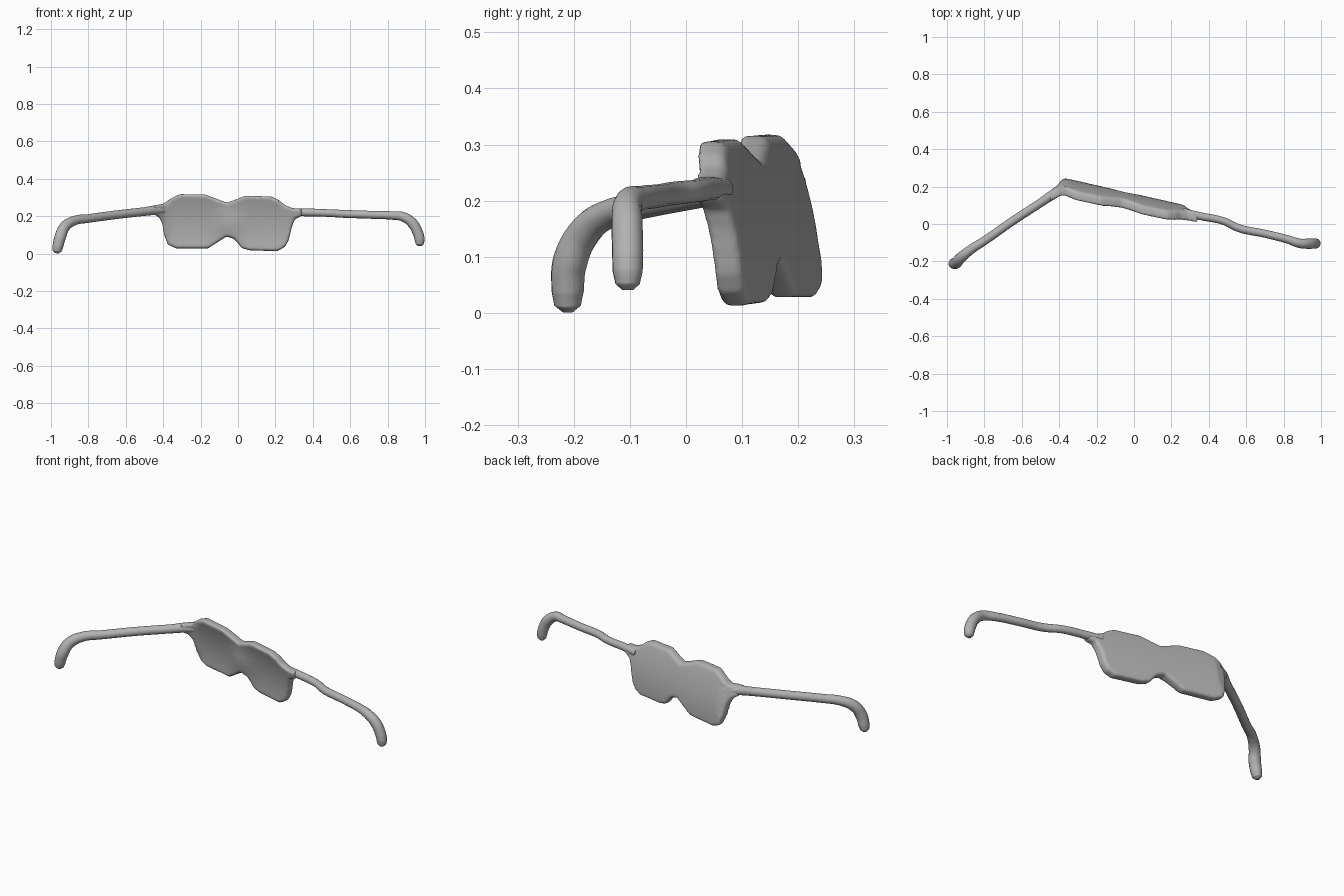
import bpy, bmesh, math
from mathutils import Vector

cube = bpy.data.objects.get("Cube")
if cube:
    bpy.data.objects.remove(cube, do_unlink=True)

grey = bpy.data.materials.new("plain grey")
grey.use_nodes = True
COLOUR = (0.45, 0.45, 0.45, 1)
grey.diffuse_color = COLOUR
grey.node_tree.nodes["Principled BSDF"].inputs["Base Color"].default_value = COLOUR


def finish(obj):
    obj.data.materials.clear()
    obj.data.materials.append(grey)
    for p in obj.data.polygons:
        p.use_smooth = True


# Lens plate outline in x, z, with a short tab at each hinge
OUTLINE = [(-.45, .257), (-.40, .266), (-.36, .295), (-.31, .318), (-.17, .315),
           (-.12, .295), (-.06, .272), (-.01, .29), (.04, .31), (.18, .305),
           (.22, .285), (.25, .26), (.29, .243), (.34, .241), (.34, .2),
           (.305, .185), (.29, .15), (.27, .07), (.25, .035), (.21, .013),
           (.06, .018), (.02, .03), (-.02, .078), (-.06, .092), (-.10, .067),
           (-.16, .028), (-.33, .028), (-.375, .048), (-.395, .10),
           (-.405, .16), (-.42, .193), (-.45, .21)]
THICK = 0.052


def back_y(x, z):
    """Depth of the back face: skewed sideways, leaning forward at the top."""
    y = 0.162 - 0.225 * x - 0.8 * max(0, z - 0.05) ** 2
    return y - 0.8 * max(0, -0.375 - x)


bm = bmesh.new()
face = bm.faces.new([bm.verts.new((x, 0, z)) for x, z in OUTLINE])
ext = bmesh.ops.extrude_face_region(bm, geom=[face])
for v in ext["geom"]:
    if isinstance(v, bmesh.types.BMVert):
        v.co.y = -THICK
bmesh.ops.recalc_face_normals(bm, faces=bm.faces)
rims = [e for e in bm.edges if abs(e.verts[0].co.y - e.verts[1].co.y) < 1e-6]
bmesh.ops.bevel(bm, geom=rims, offset=0.012, segments=3, profile=0.5, affect='EDGES')


# Slice into a lattice so the flat plate can be bent
def slice_at(co, normal):
    bmesh.ops.bisect_plane(bm, geom=bm.verts[:] + bm.edges[:] + bm.faces[:],
                           plane_co=co, plane_no=normal)


for i in range(1, 11):
    slice_at((0, 0, 0.03 * i), (0, 0, 1))
for i in range(20):
    slice_at((-0.43 + 0.04 * i, 0, 0), (1, 0, 0))
for v in bm.verts:
    x, z = v.co.x, v.co.z
    nose = math.exp(-((x + 0.05) / 0.07) ** 2 - ((z - 0.15) / 0.08) ** 2)
    v.co.y *= 1 + 0.35 * nose
    v.co.y += back_y(x, z)
mesh = bpy.data.meshes.new("lens_plate")
bm.to_mesh(mesh)
bm.free()
plate = bpy.data.objects.new("lens_plate", mesh)
bpy.context.collection.objects.link(plate)
finish(plate)
rm = plate.modifiers.new("Remesh", 'REMESH')
rm.mode = 'VOXEL'
rm.voxel_size = 0.007
rm.use_smooth_shade = True
sm = plate.modifiers.new("Smooth", 'SMOOTH')
sm.factor = 0.5
sm.iterations = 5


# Temple arms: swept tubes, each point is x, y, z, radius
def arm(name, pts):
    cu = bpy.data.curves.new(name, 'CURVE')
    cu.dimensions = '3D'
    cu.bevel_depth = 1.0
    cu.bevel_resolution = 6
    cu.resolution_u = 8
    cu.use_fill_caps = True
    sp = cu.splines.new('BEZIER')
    sp.bezier_points.add(len(pts) - 1)
    for bp, (x, y, z, r) in zip(sp.bezier_points, pts):
        bp.co = Vector((x, y, z))
        bp.radius = r
        bp.handle_left_type = bp.handle_right_type = 'AUTO'
    obj = bpy.data.objects.new(name, cu)
    bpy.context.collection.objects.link(obj)
    bpy.ops.object.select_all(action='DESELECT')
    obj.select_set(True)
    bpy.context.view_layer.objects.active = obj
    bpy.ops.object.convert(target='MESH')
    finish(bpy.context.view_layer.objects.active)


arm("right_temple", [
    (-.37, .195, .230, .022), (-.43, .160, .233, .026), (-.50, .113, .225, .023),
    (-.65, .015, .208, .023), (-.80, -.09, .188, .023), (-.87, -.135, .178, .025),
    (-.925, -.18, .145, .029), (-.95, -.207, .09, .031), (-.963, -.211, .04, .029),
    (-.968, -.211, .014, .024), (-.970, -.211, .002, .010)])
arm("left_temple", [
    (.26, .065, .220, .020), (.34, .045, .221, .021), (.48, .015, .217, .020),
    (.56, -.022, .213, .021), (.70, -.052, .208, .021), (.82, -.082, .204, .022),
    (.885, -.103, .196, .025), (.935, -.105, .160, .028), (.962, -.104, .11, .028),
    (.971, -.104, .075, .027), (.972, -.104, .052, .022), (.972, -.104, .041, .010)])
